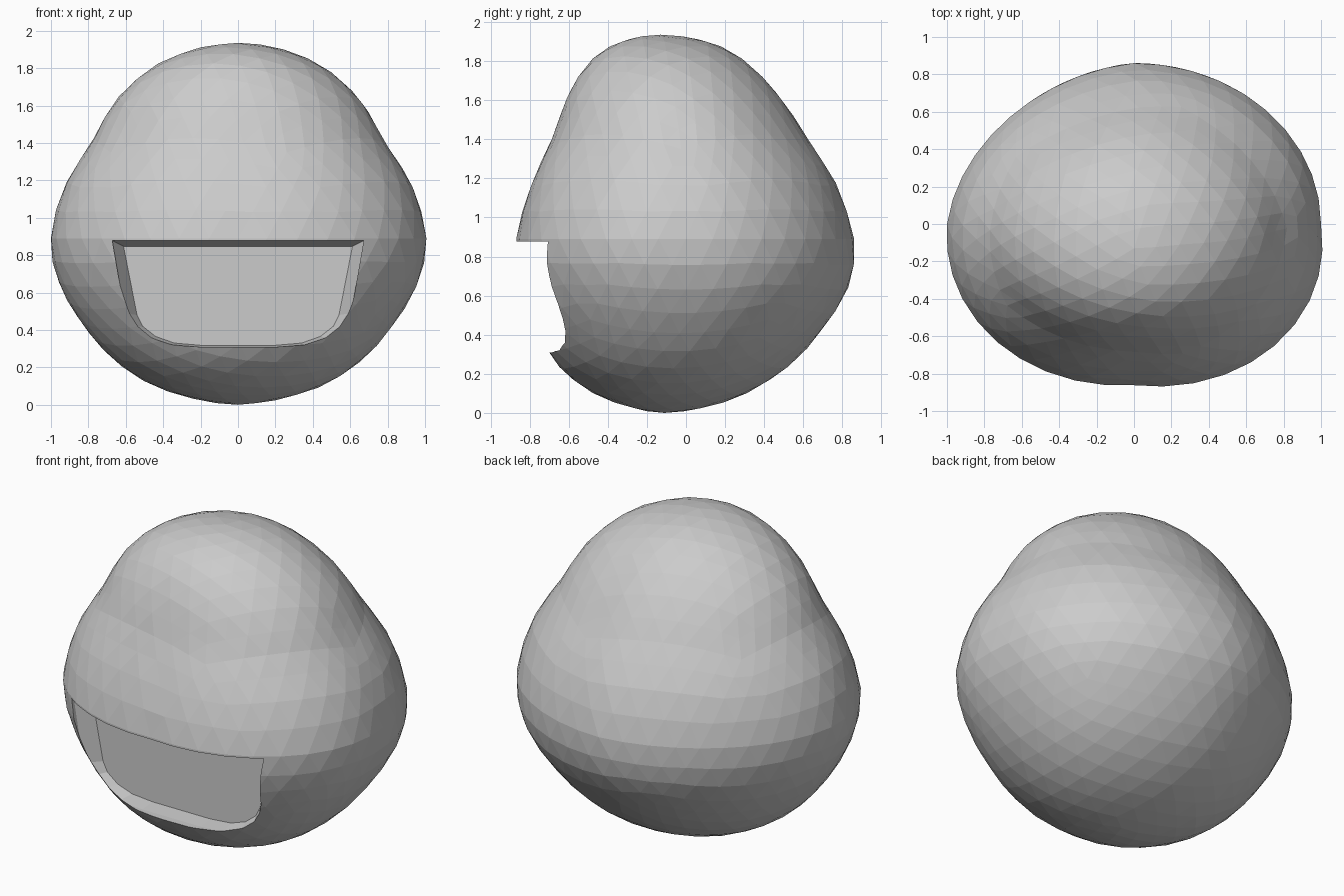
import bpy, bmesh, math

if "Cube" in bpy.data.objects:
    bpy.data.objects.remove(bpy.data.objects["Cube"])

# Profile rows from top to bottom: height, half width, front y, back y
ROWS = [(1.935, 0, -.13, -.13), (1.898, .25, -.34, .12), (1.795, .475, -.495, .31),
        (1.62, .66, -.605, .48), (1.40, .785, -.685, .625), (1.17, .925, -.785, .77),
        (.89, 1.0, -.862, .86), (.65, .955, -.835, .835), (.43, .83, -.76, .70),
        (.25, .675, -.66, .54), (.115, .48, -.50, .34), (.035, .25, -.31, .13),
        (.0, 0, -.11, -.11)]


def row(i):
    """Row as (z, half width, half depth, centre y), mirrored past the poles."""
    n = len(ROWS) - 1
    flip = 1
    if i < 0:
        i, flip = -i, -1
    elif i > n:
        i, flip = 2 * n - i, -1
    z, w, f, b = ROWS[i]
    return z, flip * w, flip * (b - f) / 2, (b + f) / 2


def sample(t):
    """Smooth interpolation between the profile rows."""
    i = min(int(t), len(ROWS) - 2)
    u = t - i
    return [.5 * (2 * b + (c - a) * u + (2 * a - 5 * b + 4 * c - d) * u * u
                  + (3 * b - a - 3 * c + d) * u ** 3)
            for a, b, c, d in zip(row(i - 1), row(i), row(i + 1), row(i + 2))]


def make_object(name, bm):
    mesh = bpy.data.meshes.new(name)
    bm.to_mesh(mesh)
    bm.free()
    ob = bpy.data.objects.new(name, mesh)
    bpy.context.collection.objects.link(ob)
    return ob


# Body: icosphere reshaped to the profile, with slightly uneven quarters
bm = bmesh.new()
bmesh.ops.create_icosphere(bm, subdivisions=4, radius=1)
for v in bm.verts:
    phi = math.acos(max(-1, min(1, v.co.z)))
    az = math.atan2(v.co.y, v.co.x)
    z, w, d, cy = sample(phi / math.pi * (len(ROWS) - 1))
    if v.co.y < 0:
        lump = .065 if v.co.x > 0 else .035
    else:
        lump = 0 if v.co.x > 0 else -.06
    r = 1 + lump * abs(math.sin(2 * az)) * math.sin(phi) ** 2
    v.co = (r * w * math.cos(az), cy + r * d * math.sin(az), z)
body = make_object("body", bm)

# Mouth cutter: straight D-shaped block with a bevelled flat back
inner = [(.612, .847), (.54, .48), (.51, .42), (.44, .365), (.34, .33), (.2, .318)]
outer = [(.672, .878), (.605, .49), (.565, .415), (.485, .355), (.36, .32), (.2, .309)]
bm = bmesh.new()
rings = []
for half, y in ((inner, -.555), (outer, -.655), (outer, -1.1)):
    outline = half + [(-x, z) for x, z in reversed(half)]
    rings.append([bm.verts.new((x, y, z)) for x, z in outline])
bm.faces.new(rings[0])
bm.faces.new(rings[2][::-1])
for a, b in zip(rings, rings[1:]):
    for i in range(len(a)):
        j = (i + 1) % len(a)
        bm.faces.new((a[i], b[i], b[j], a[j]))
bmesh.ops.recalc_face_normals(bm, faces=bm.faces)
cutter = make_object("mouth_cutter", bm)
cutter.hide_render = True

# Carve the mouth
mod = body.modifiers.new("mouth", 'BOOLEAN')
mod.operation = 'DIFFERENCE'
mod.solver = 'EXACT'
mod.object = cutter
bpy.context.view_layer.objects.active = body
body.select_set(True)
bpy.ops.object.modifier_apply(modifier=mod.name)
bpy.data.objects.remove(cutter)
